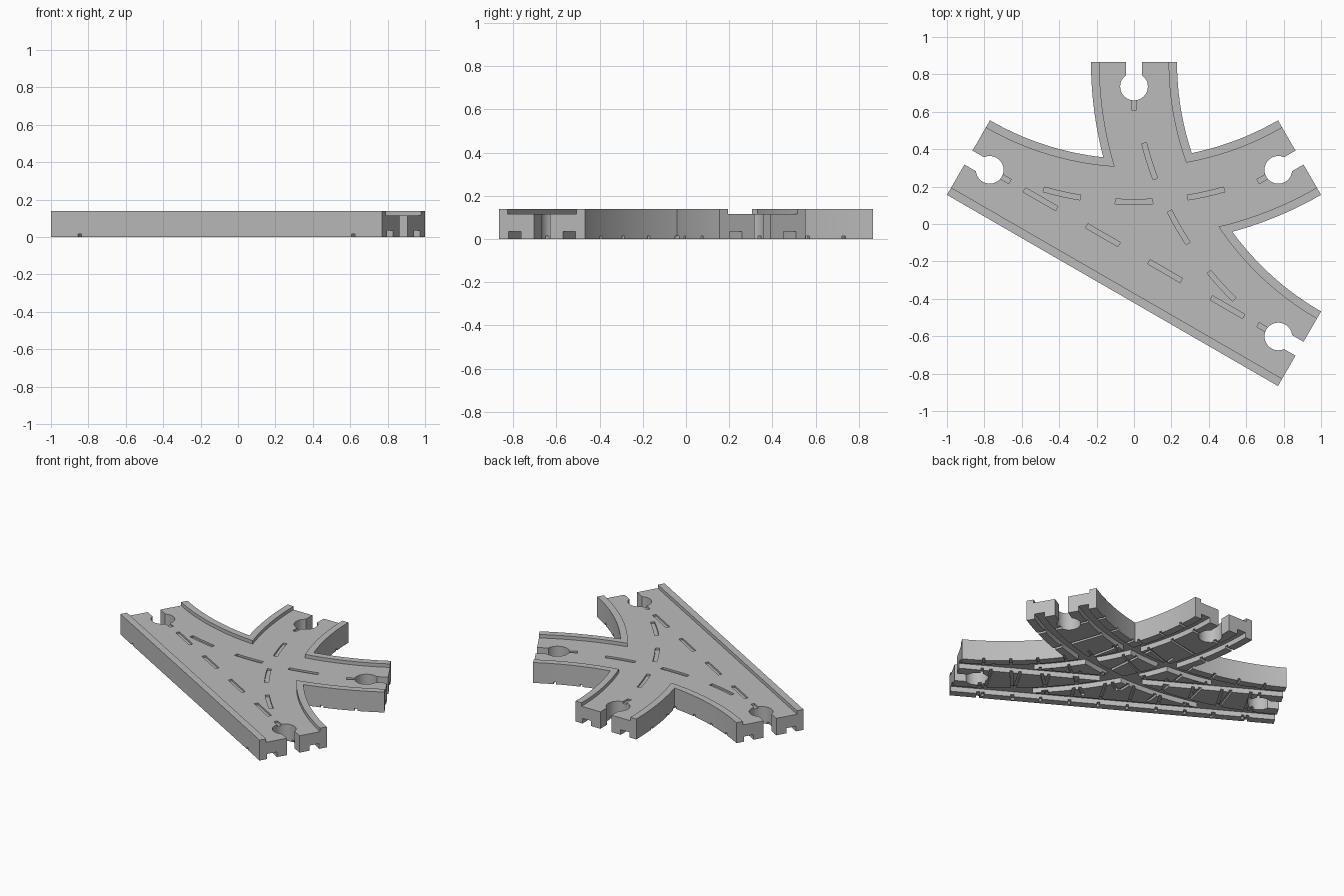
import bpy, bmesh, math
from mathutils import Vector

if "Cube" in bpy.data.objects:
    bpy.data.objects.remove(bpy.data.objects["Cube"])

R, HALF_W, LIP = 1.77, 0.23, 0.045
TOP, ROAD = 0.14, 0.116
ARC = R * math.pi / 6
SIN60 = math.sin(math.pi / 3)
Y_TOP = SIN60                        # height of the back end
Y_LOW = Y_TOP - R * SIN60            # centre of the front left end
Y_MID = Y_LOW + R * math.tan(math.pi / 6)


# Paths return a point at distance s along them and the direction there
def line(x, y, degrees):
    d = Vector((math.cos(math.radians(degrees)), math.sin(math.radians(degrees))))
    return lambda s: (Vector((x, y)) + d * s, d)


def arc(x, y, degrees):
    def at(s):
        a = math.radians(degrees) + s / R
        u = Vector((math.cos(a), math.sin(a)))
        return Vector((x, y)) + u * R, Vector((-u.y, u.x))
    return at


STRAIGHT = line(0, (Y_LOW + Y_MID) / 2, -30)
CROSS = arc(0, Y_MID + R * SIN60, -90)
BRANCH = arc(R, Y_TOP, 210)
HALF_LEN = R / 2 / math.cos(math.pi / 6)
PATHS = [(STRAIGHT, HALF_LEN, 1), (CROSS, ARC, 44), (BRANCH, ARC, 44)]
ENDS = [line(0, Y_TOP, 90), line(-R / 2, Y_MID, 150),
        line(R / 2, Y_MID, 30), line(R / 2, Y_LOW, -30)]


def strip(bm, path, s0, s1, o0, o1, z0, z1, n=1):
    """Solid that follows a path between two side offsets and two heights."""
    rings = []
    for i in range(n + 1):
        p, d = path(s0 + (s1 - s0) * i / n)
        side = Vector((-d.y, d.x))
        a, b = p + side * o0, p + side * o1
        rings.append([bm.verts.new((q.x, q.y, z))
                      for q, z in ((a, z0), (b, z0), (b, z1), (a, z1))])
    for r, t in zip(rings, rings[1:]):
        for k in range(4):
            m = (k + 1) % 4
            bm.faces.new((r[k], r[m], t[m], t[k]))
    bm.faces.new(rings[0][::-1])
    bm.faces.new(rings[-1])


def make(name, bm):
    bmesh.ops.recalc_face_normals(bm, faces=bm.faces)
    mesh = bpy.data.meshes.new(name)
    bm.to_mesh(mesh)
    bm.free()
    ob = bpy.data.objects.new(name, mesh)
    bpy.context.scene.collection.objects.link(ob)
    return ob


def strips(name, items):
    bm = bmesh.new()
    for item in items:
        strip(bm, *item)
    return make(name, bm)


cutters = []


def combine(body, other, operation):
    other.hide_render = True
    cutters.append(other)
    mod = body.modifiers.new(other.name, 'BOOLEAN')
    mod.object, mod.operation, mod.solver = other, operation, 'EXACT'


# Body: three crossing bands joined, then trimmed to height and length
body = None
for i, (path, half, n) in enumerate(PATHS):
    w = HALF_W + (0.0003 if path is STRAIGHT else 0)
    drop = 0.05 + 0.01 * i
    band = strips("band", [(path, -half - 0.09, half + 0.09, -w, w, -drop, TOP + drop, n)])
    if body is None:
        body = band
        body.name = "track_body"
    else:
        combine(body, band, 'UNION')
combine(body, strips("height_slab", [(line(0, 0, 0), -2, 2, -2, 2, 0, TOP)]), 'INTERSECT')
combine(body, strips("end_trims", [(e, 0, 0.3, -0.4, 0.4, -0.5, 0.5) for e in ENDS]),
        'DIFFERENCE')

# Sunken road surface, leaving a raised kerb along the outer edges
for path, half, n in PATHS:
    w = HALF_W - LIP
    combine(body, strips("road_cutter", [(path, -half - 0.1, half + 0.1, -w, w, ROAD, 0.3, n)]),
            'DIFFERENCE')

# Wheel grooves and sleeper slots on the underside
for path, half, n in PATHS:
    combine(body, strips("groove_cutter",
                         [(path, -half - 0.1, half + 0.1, o - 0.033, o + 0.033, -0.1, 0.035, n)
                          for o in (-0.145, 0.145)]), 'DIFFERENCE')
for path, half, n in PATHS:
    if path is STRAIGHT:
        places, reach = [(k - 4.5) * 0.182 for k in range(10)], 0.205
    else:
        places, reach = [(k - 4) * 0.1925 for k in range(9)], 0.26
    combine(body, strips("sleeper_cutter",
                         [(path, s - 0.009, s + 0.009, -reach, reach, -0.1, 0.015)
                          for s in places]), 'DIFFERENCE')

# Lane dashes in the road surface
for path, half, n in PATHS:
    places = (-0.577, -0.192, 0.192, 0.577) if path is STRAIGHT else (-0.388, 0, 0.388)
    combine(body, strips("dash_cutter",
                         [(path, s - 0.1, s + 0.1, -0.013, 0.013, ROAD - 0.012, 0.3, 4)
                          for s in places]), 'DIFFERENCE')
combine(body, strips("end_dash_cutter",
                     [(e, -0.256, -0.15, -0.013, 0.013, ROAD - 0.012, 0.3) for e in ENDS]),
        'DIFFERENCE')

# Connector sockets: a slot and a round hole in each end
combine(body, strips("slot_cutter", [(e, -0.131, 0.1, -0.043, 0.043, -0.2, 0.4) for e in ENDS]),
        'DIFFERENCE')
bm = bmesh.new()
for e in ENDS:
    p, d = e(-0.131)
    made = bmesh.ops.create_cone(bm, cap_ends=True, segments=36, radius1=0.074,
                                 radius2=0.074, depth=0.8)
    bmesh.ops.translate(bm, verts=made["verts"], vec=(p.x, p.y, 0))
combine(body, make("hole_cutter", bm), 'DIFFERENCE')

# Bake the result and drop the helpers
bpy.context.view_layer.update()
graph = bpy.context.evaluated_depsgraph_get()
result = bpy.data.meshes.new_from_object(body.evaluated_get(graph))
body.modifiers.clear()
body.data = result
for c in cutters:
    bpy.data.objects.remove(c)

# Single grey plastic colour
grey = bpy.data.materials.new("grey plastic")
grey.use_nodes = True
colour = (0.5, 0.5, 0.5, 1)
grey.diffuse_color = colour
for node in grey.node_tree.nodes:
    if node.type == 'BSDF_PRINCIPLED':
        node.inputs["Base Color"].default_value = colour
body.data.materials.clear()
body.data.materials.append(grey)

for ob in bpy.context.selected_objects:
    ob.select_set(False)
body.select_set(True)
bpy.context.view_layer.objects.active = body
bpy.ops.object.shade_smooth_by_angle(angle=math.radians(30))
